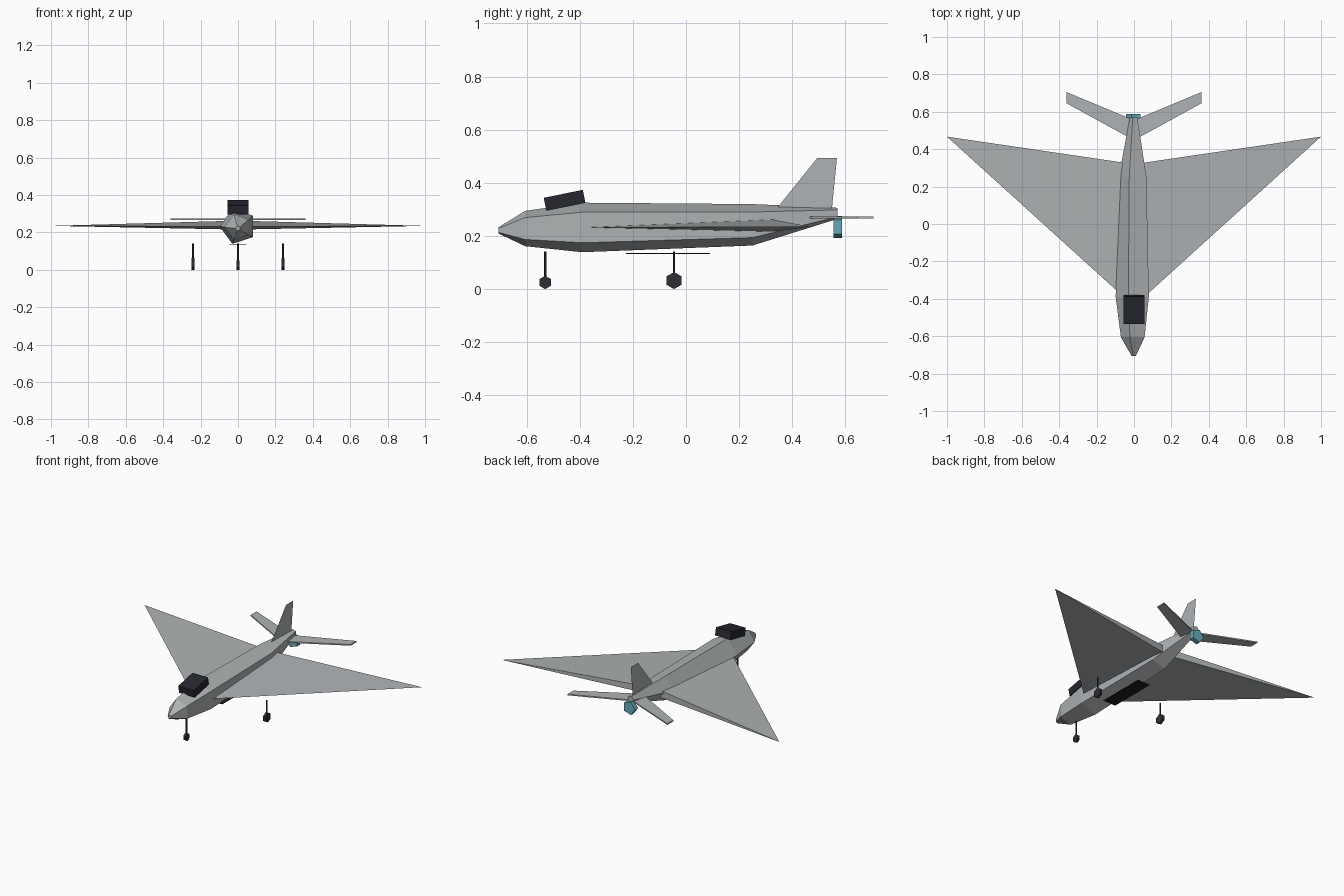
import bpy, bmesh
from math import sin, cos, pi, radians
from mathutils import Matrix, Vector

cube = bpy.data.objects.get("Cube")
if cube:
    bpy.data.objects.remove(cube, do_unlink=True)


def material(name, rgb):
    m = bpy.data.materials.new(name)
    m.use_nodes = True
    col = (*rgb, 1)
    m.diffuse_color = col
    bsdf = next(n for n in m.node_tree.nodes if n.type == 'BSDF_PRINCIPLED')
    bsdf.inputs["Base Color"].default_value = col
    return m


GREY = material("light_grey", (0.43, 0.45, 0.46))
DARK = material("dark_glass", (0.02, 0.02, 0.03))
RUBBER = material("dark_rubber", (0.027, 0.027, 0.036))
BLACK = material("black", (0.012, 0.012, 0.014))
TEAL = material("teal", (0.13, 0.41, 0.49))


def finish(name, bm, mat):
    bmesh.ops.recalc_face_normals(bm, faces=bm.faces)
    me = bpy.data.meshes.new(name)
    bm.to_mesh(me)
    bm.free()
    me.materials.append(mat)
    ob = bpy.data.objects.new(name, me)
    bpy.context.collection.objects.link(ob)
    return ob


def loft(name, rings, sides, mat, axis='Y', phase=pi):
    """Skin polygon rings (centre, radius) along an axis and cap the ends."""
    bm = bmesh.new()
    loops = []
    for centre, r in rings:
        loop = []
        for i in range(sides):
            a = phase + 2 * pi * i / sides
            c, s = r * cos(a), r * sin(a)
            off = {'Y': (c, 0, s), 'X': (0, c, s), 'Z': (c, s, 0)}[axis]
            loop.append(bm.verts.new(Vector(centre) + Vector(off)))
        loops.append(loop)
    for a, b in zip(loops, loops[1:]):
        for i in range(sides):
            j = (i + 1) % sides
            bm.faces.new((a[i], a[j], b[j], b[i]))
    bm.faces.new(loops[0])
    bm.faces.new(loops[-1])
    return finish(name, bm, mat)


def box(name, size, centre, mat, tilt=0):
    bm = bmesh.new()
    m = Matrix.Translation(centre) @ Matrix.Rotation(radians(tilt), 4, 'X') \
        @ Matrix.Diagonal((*size, 1))
    bmesh.ops.create_cube(bm, size=1, matrix=m)
    return finish(name, bm, mat)


def plate(name, points, thickness, mat):
    """Flat outline, thickened upward when a thickness is given."""
    bm = bmesh.new()
    face = bm.faces.new([bm.verts.new(p) for p in points])
    if thickness:
        ext = bmesh.ops.extrude_face_region(bm, geom=[face], use_keep_orig=True)
        top = [g for g in ext["geom"] if isinstance(g, bmesh.types.BMVert)]
        bmesh.ops.translate(bm, verts=top, vec=(0, 0, thickness))
    return finish(name, bm, mat)


# Five-sided fuselage: y, centre height, radius
sections = [(-0.705, 0.221, 0.013), (-0.605, 0.228, 0.07), (-0.39, 0.232, 0.098),
            (0.25, 0.242, 0.082), (0.57, 0.285, 0.022)]
loft("fuselage", [((0, y, z), r) for y, z, r in sections], 5, GREY)

# Delta wings and swept tailplanes
for side, s in (("left", 1), ("right", -1)):
    bm = bmesh.new()
    nose, top, low, tip = [bm.verts.new(p) for p in (
        (0, -0.44, 0.232), (0, 0.32, 0.263), (0, 0.32, 0.215), (s, 0.467, 0.235))]
    for f in ((nose, top, tip), (nose, low, tip), (top, low, tip), (nose, top, low)):
        bm.faces.new(f)
    finish(side + "_wing", bm, GREY)
    plate(side + "_tailplane", [(0, 0.448, 0.266), (s * 0.36, 0.645, 0.266),
                                (s * 0.36, 0.705, 0.266), (0, 0.555, 0.266)], 0.008, GREY)

# Sheet tail fin
plate("tail_fin", [(0, 0.345, 0.308), (0, 0.494, 0.493),
                   (0, 0.568, 0.493), (0, 0.548, 0.29)], 0, GREY)

# Canopy, belly panel and tail exhaust
box("canopy", (0.112, 0.15, 0.05), (0, -0.457, 0.334), DARK, 11.5)
box("belly_panel", (0.09, 0.316, 0.003), (0, -0.068, 0.134), BLACK)
loft("tail_exhaust", [((0, 0.556, 0.234), 0.044), ((0, 0.587, 0.234), 0.044)], 5, TEAL)

# Landing gear: name, x, y, wheel radius
for name, x, y, r in (("nose", 0, -0.53, 0.025), ("left", 0.24, -0.045, 0.032),
                      ("right", -0.24, -0.045, 0.032)):
    loft(name + "_strut", [((x, y, r), 0.005), ((x, y, 0.142), 0.005)], 6, RUBBER, 'Z')
    loft(name + "_wheel", [((x - 0.008, y, r), r), ((x + 0.008, y, r), r)],
         6, RUBBER, 'X', pi / 2)
